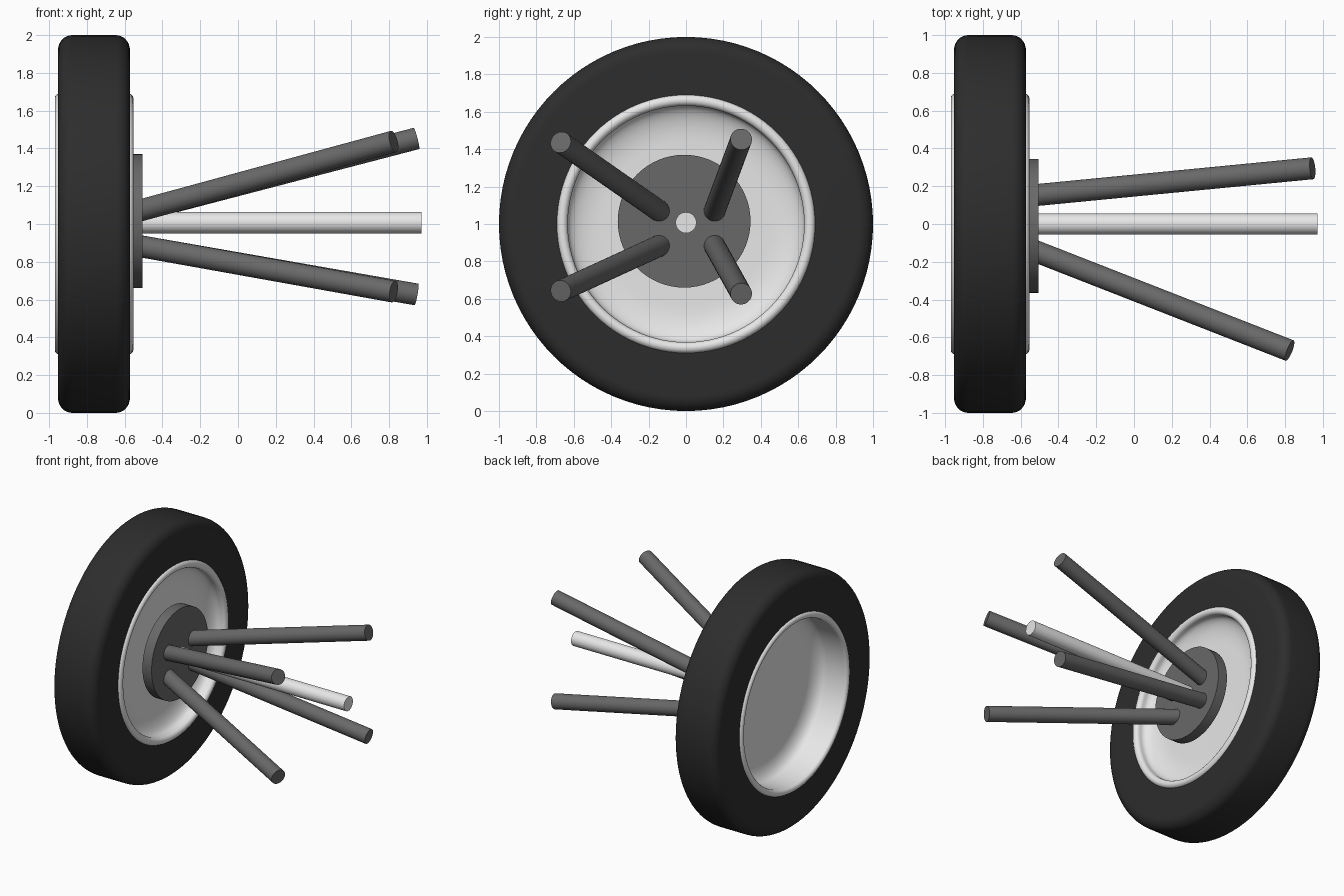
import bpy, bmesh, math
from mathutils import Vector

if "Cube" in bpy.data.objects:
    bpy.data.objects.remove(bpy.data.objects["Cube"])


def material(name, r, g, b):
    m = bpy.data.materials.new(name)
    m.diffuse_color = (r, g, b, 1)
    m.use_nodes = True
    m.node_tree.nodes["Principled BSDF"].inputs["Base Color"].default_value = m.diffuse_color
    return m


RUBBER = material("black rubber", 0.026, 0.026, 0.026)
STEEL = material("dark grey steel", 0.14, 0.14, 0.14)
SILVER = material("silver metal", 0.8, 0.8, 0.8)


def finish(obj, mat, angle=40):
    obj.data.materials.append(mat)
    bpy.ops.object.select_all(action='DESELECT')
    obj.select_set(True)
    bpy.context.view_layer.objects.active = obj
    bpy.ops.object.shade_smooth_by_angle(angle=math.radians(angle))


def lathe(name, profile, mat, cy=0.0, cz=1.0, segs=96, closed=False):
    """Spin a list of (x, radius) points around the wheel's x axis."""
    bm = bmesh.new()
    rings = []
    for x, r in profile:
        if r == 0:
            rings.append([bm.verts.new((x, cy, cz))] * segs)
        else:
            rings.append([bm.verts.new((x, cy + r * math.cos(i * math.tau / segs),
                                        cz + r * math.sin(i * math.tau / segs)))
                          for i in range(segs)])
    pairs = list(zip(rings, rings[1:]))
    if closed:
        pairs.append((rings[-1], rings[0]))
    for a, b in pairs:
        for i in range(segs):
            j = (i + 1) % segs
            bm.faces.new(list(dict.fromkeys((a[i], a[j], b[j], b[i]))))
    bmesh.ops.recalc_face_normals(bm, faces=bm.faces)
    me = bpy.data.meshes.new(name)
    bm.to_mesh(me)
    bm.free()
    obj = bpy.data.objects.new(name, me)
    bpy.context.collection.objects.link(obj)
    finish(obj, mat)


def arc(cx, cr, rx, rr, a0, a1, n=8):
    """Points of an elliptical arc in the (x, radius) plane, in degrees."""
    out = []
    for i in range(n + 1):
        a = math.radians(a0 + (a1 - a0) * i / n)
        out.append((cx + rx * math.cos(a), cr + rr * math.sin(a)))
    return out


def rod(name, start, end, radius, mat):
    a, b = Vector(start), Vector(end)
    d = b - a
    bpy.ops.mesh.primitive_cylinder_add(vertices=40, radius=radius, depth=d.length,
                                        location=(a + b) / 2)
    obj = bpy.context.object
    obj.name = name
    obj.rotation_euler = d.to_track_quat('Z', 'Y').to_euler()
    finish(obj, mat)


# Tyre: rounded shoulders and flat side walls
lathe("tyre", [(-0.953, 0.66)] + arc(-0.878, 0.92, 0.075, 0.08, 180, 90)
      + arc(-0.647, 0.92, 0.075, 0.08, 90, 0) + [(-0.572, 0.66)], RUBBER, closed=True)

# Rim: rolled lips, deep barrel on the outside, rounded bowl on the inside
lathe("rim", [(-0.70, 0), (-0.70, 0.50)]
      + arc(-0.79, 0.50, 0.09, 0.14, 0, 90)
      + arc(-0.943, 0.666, 0.027, 0.026, 270, 90)
      + arc(-0.583, 0.662, 0.030, 0.030, 90, -90)
      + arc(-0.600, 0.44, 0.08, 0.192, 90, 180)
      + [(-0.68, 0)], SILVER)

# Hub disc
lathe("hub_disc", [(-0.585, 0), (-0.585, 0.355), (-0.505, 0.355), (-0.505, 0)],
      STEEL, cy=-0.01, cz=1.015, segs=64)

# Drive axle
rod("axle", (-0.69, 0, 1.007), (0.972, 0, 1.007), 0.056, SILVER)

# Suspension arms: front and back, upper and lower
for side, y0, y1, x1 in (("front", -0.133, -0.67, 0.824), ("back", 0.15, 0.295, 0.945)):
    for level, z0, z1 in (("upper", 1.063, 1.437 if side == "front" else 1.453),
                          ("lower", 0.888, 0.642 if side == "front" else 0.627)):
        rod(f"{side}_{level}_arm", (-0.55, y0, z0), (x1, y1, z1), 0.058, STEEL)
